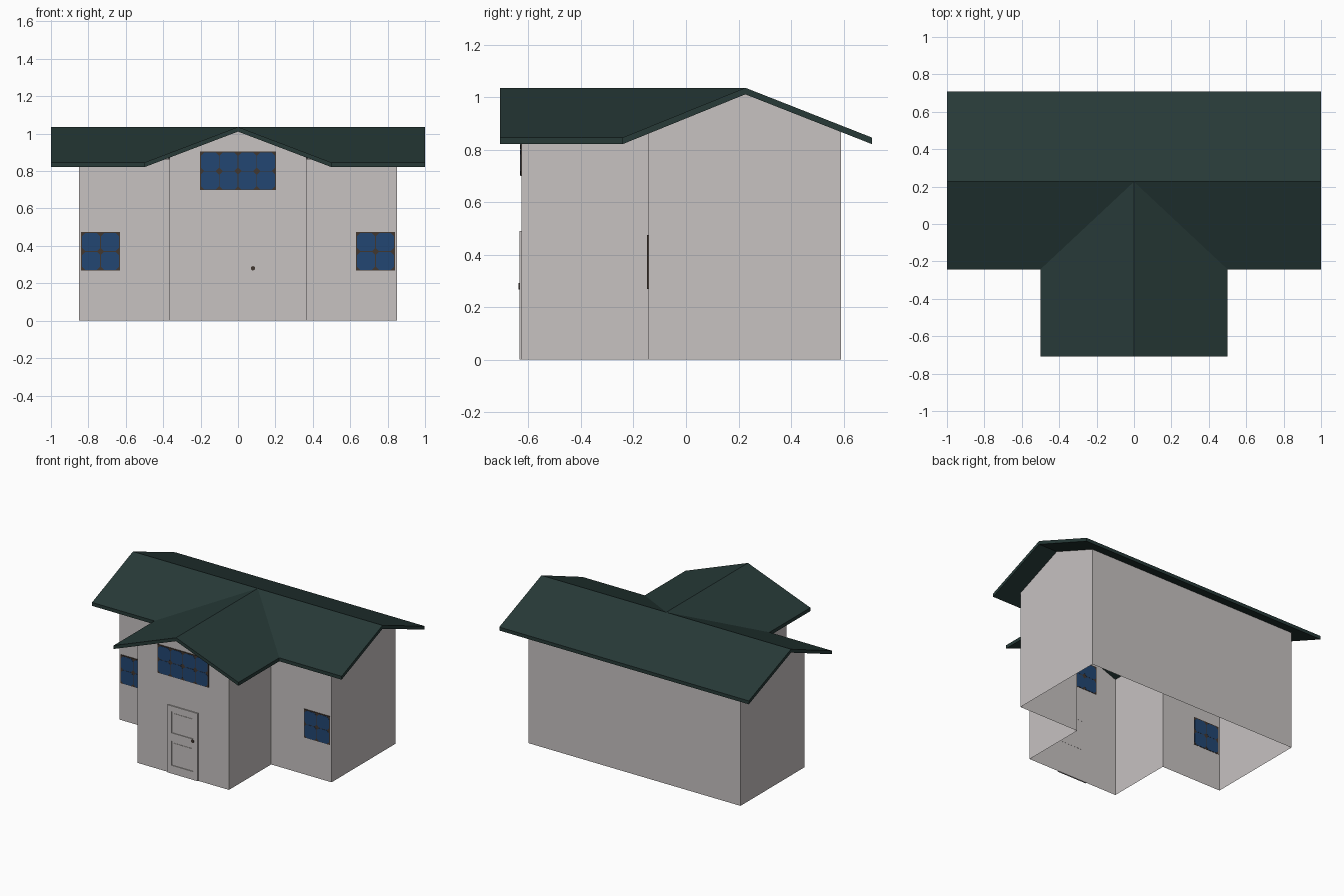
import bpy, bmesh, math

if "Cube" in bpy.data.objects:
    bpy.data.objects.remove(bpy.data.objects["Cube"])

def material(name, rgb):
    m = bpy.data.materials.new(name)
    m.diffuse_color = (*rgb, 1)
    m.use_nodes = True
    m.node_tree.nodes["Principled BSDF"].inputs["Base Color"].default_value = m.diffuse_color
    return m

WALL = material("warm_grey_plaster", (0.57, 0.54, 0.535))
ROOF = material("dark_green_roof", (0.020, 0.042, 0.039))
GLASS = material("blue_glass", (0.016, 0.062, 0.17))
FRAME = material("dark_brown_frame", (0.053, 0.038, 0.030))

def finish(name, bm, mat):
    bmesh.ops.recalc_face_normals(bm, faces=bm.faces)
    me = bpy.data.meshes.new(name)
    bm.to_mesh(me)
    bm.free()
    me.materials.append(mat)
    ob = bpy.data.objects.new(name, me)
    bpy.context.collection.objects.link(ob)
    return ob

def add_prism(bm, pts, y0, y1):
    """Extrude an (x, z) outline from y0 to y1."""
    a = [bm.verts.new((x, y0, z)) for x, z in pts]
    b = [bm.verts.new((x, y1, z)) for x, z in pts]
    bm.faces.new(a)
    bm.faces.new(b[::-1])
    for i in range(len(pts)):
        j = (i + 1) % len(pts)
        bm.faces.new((a[i], b[i], b[j], a[j]))

def rect(x0, x1, z0, z1, c=0.0):
    """Rectangle outline, optionally with chamfered corners."""
    if not c:
        return [(x0, z0), (x1, z0), (x1, z1), (x0, z1)]
    return [(x0 + c, z0), (x1 - c, z0), (x1, z0 + c), (x1, z1 - c),
            (x1 - c, z1), (x0 + c, z1), (x0, z1 - c), (x0, z0 + c)]

# Key dimensions
RY, RZ, EZ, T = 0.226, 1.036, 0.846, 0.025
FRONT_EAVE, END = -0.242, 0.709
MX, MY0, MY1 = 0.85, -0.143, 0.59
WX, WY = 0.366, -0.626

def main_z(y):
    slope = (RZ - EZ) / ((END - RY) if y > RY else (RY - FRONT_EAVE))
    return RZ - T - slope * abs(y - RY)

def wing_z(x):
    return RZ - T - (RZ - EZ) / 0.5 * abs(x)

# Roof: main gable and front wing gable meeting in two valleys, one thick shell
bm = bmesh.new()
ridge = bm.verts.new((0, RY, RZ))
tip = bm.verts.new((0, -END, RZ))
back = []
for s in (-1, 1):
    end = bm.verts.new((s, RY, RZ))
    eave = bm.verts.new((s, FRONT_EAVE, EZ))
    valley = bm.verts.new((s * 0.5, FRONT_EAVE, EZ))
    corner = bm.verts.new((s * 0.5, -END, EZ))
    bm.faces.new((ridge, end, eave, valley))
    bm.faces.new((ridge, valley, corner, tip))
    back.append((end, bm.verts.new((s, END, EZ))))
bm.faces.new((ridge, back[0][0], back[0][1], back[1][1], back[1][0]))
top = list(bm.faces)
low = {v: bm.verts.new((v.co.x, v.co.y, v.co.z - T)) for v in list(bm.verts)}
rim = [e for e in bm.edges if e.is_boundary]
for f in top:
    bm.faces.new([low[v] for v in reversed(f.verts)])
for e in rim:
    a, b = e.verts
    bm.faces.new((a, b, low[b], low[a]))
finish("roof", bm, ROOF)

# Walls: one T-shaped shell, open underneath, reaching up to the roof
bm = bmesh.new()
def wall(*pts):
    bm.faces.new([bm.verts.new(p) for p in pts])
for s in (-1, 1):
    x, w = s * MX, s * WX
    wall((x, MY0, 0), (x, MY1, 0), (x, MY1, main_z(MY1)),
         (x, RY, RZ - T), (x, MY0, main_z(MY0)))
    wall((w, MY0, 0), (x, MY0, 0), (x, MY0, main_z(MY0)), (w, MY0, main_z(MY0)))
    wall((w, WY, 0), (w, MY0, 0), (w, MY0, wing_z(w)), (w, WY, wing_z(w)))
wall((-MX, MY1, 0), (MX, MY1, 0), (MX, MY1, main_z(MY1)), (-MX, MY1, main_z(MY1)))
wall((-WX, WY, 0), (WX, WY, 0), (WX, WY, wing_z(WX)), (0, WY, RZ - T), (-WX, WY, wing_z(WX)))
bmesh.ops.remove_doubles(bm, verts=bm.verts, dist=0.0005)
finish("walls", bm, WALL)

# Windows: brown plate showing between chamfered panes, seen from both sides
def window(name, x0, z0, cols, y, rows=2, cell=0.1):
    x1, z1 = x0 + cols * cell, z0 + rows * cell
    bm = bmesh.new()
    add_prism(bm, rect(x0 - 0.004, x1 + 0.004, z0 - 0.001, z1 + 0.005), y - 0.005, y + 0.002)
    finish(name + "_frame", bm, FRAME)
    bm = bmesh.new()
    for i in range(cols):
        for j in range(rows):
            x, z, g = x0 + i * cell, z0 + j * cell, 0.0015
            add_prism(bm, rect(x + g, x + cell - g, z + g, z + cell - g, 0.017),
                      y - 0.0065, y + 0.003)
    finish(name + "_panes", bm, GLASS)

window("left_window", -0.835, 0.27, 2, MY0)
window("right_window", 0.635, 0.27, 2, MY0)
window("gable_window", -0.2, 0.7, 4, WY)

# Door: thin slab with two recessed panels holding raised fields
bm = bmesh.new()
DY = WY - 0.008
zs = [0, 0.06, 0.235, 0.295, 0.45, 0.49]
for x0, x1 in ((-0.12, -0.088), (0.088, 0.12)):
    add_prism(bm, rect(x0, x1, 0, 0.49), DY, WY + 0.002)
for k in (0, 2, 4):
    add_prism(bm, rect(-0.088, 0.088, zs[k], zs[k + 1]), DY, WY + 0.002)
for k in (1, 3):
    add_prism(bm, rect(-0.088, 0.088, zs[k], zs[k + 1]), DY + 0.005, WY + 0.001)
    add_prism(bm, rect(-0.076, 0.076, zs[k] + 0.012, zs[k + 1] - 0.012), DY + 0.002, DY + 0.006)
finish("door", bm, WALL)

# Door knob
bm = bmesh.new()
add_prism(bm, [(0.08 + 0.012 * math.cos(a * math.pi / 4), 0.28 + 0.012 * math.sin(a * math.pi / 4))
               for a in range(8)], DY - 0.004, DY + 0.004)
finish("door_knob", bm, FRAME)
